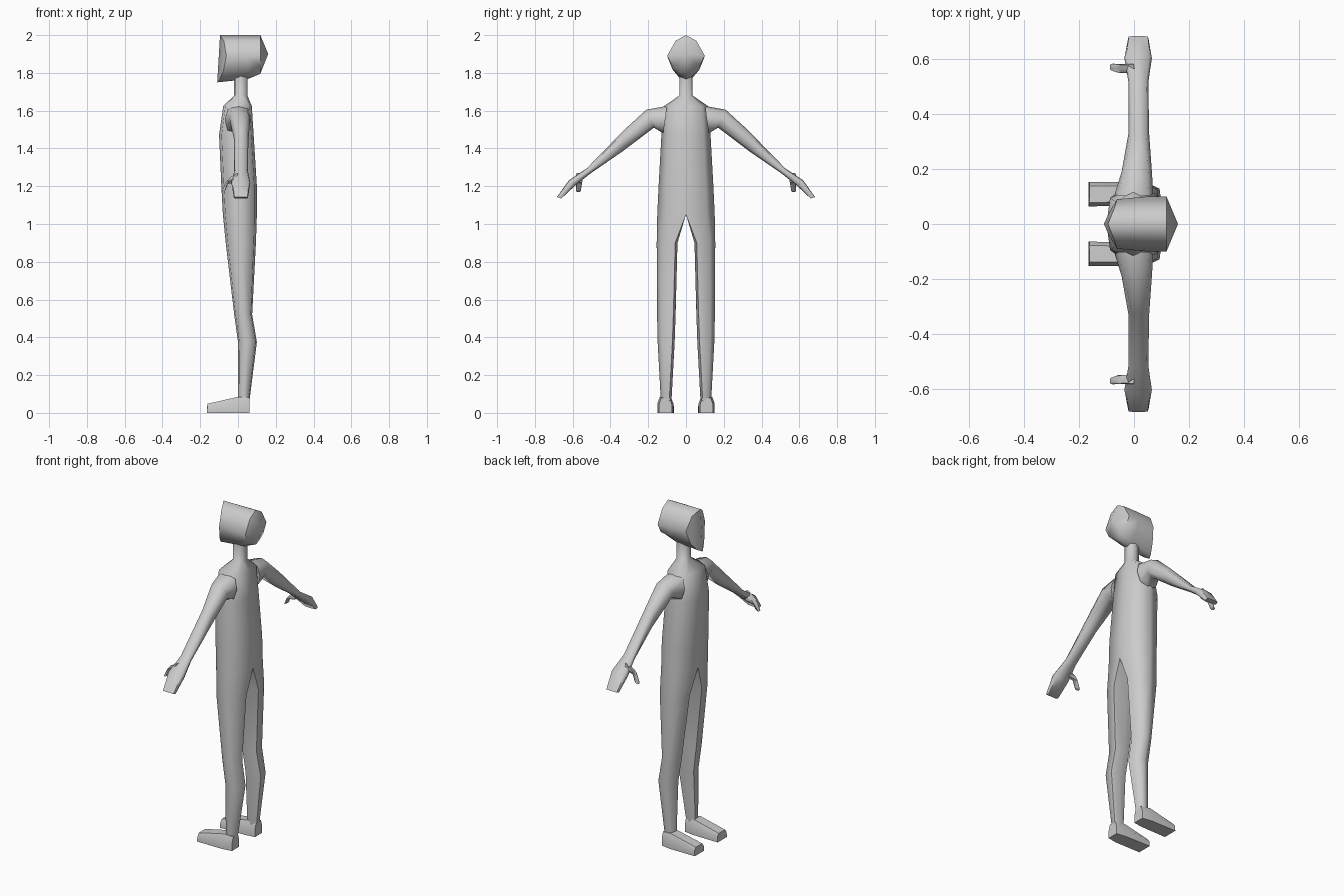
import bpy, bmesh, math
from mathutils import Vector

if "Cube" in bpy.data.objects:
    bpy.data.objects.remove(bpy.data.objects["Cube"])


def strip(bm, rows, closed=False, start=False, end=False):
    """Skin successive rows of points with quads, optionally capping the ends."""
    rows = [[bm.verts.new(p) for p in r] for r in rows]
    n = len(rows[0])
    for a, b in zip(rows, rows[1:]):
        for i in range(n if closed else n - 1):
            j = (i + 1) % n
            bm.faces.new((a[i], a[j], b[j], b[i]))
    if start:
        bm.faces.new(rows[0])
    if end:
        bm.faces.new(rows[-1])


def ring(c, u, v, n=8, diag=0.8):
    """Octagon with corners on both axes; diag sets how boxy it is."""
    c, u, v = Vector(c), Vector(u), Vector(v)
    pts = []
    for i in range(n):
        a = 2 * math.pi * i / n
        k = diag / 0.7071 if i % 2 else 1
        pts.append(c + (u * math.cos(a) + v * math.sin(a)) * k)
    return pts


def finish(bm, name, angle):
    """Mirror across the body's centre plane, weld and smooth."""
    bmesh.ops.mirror(bm, geom=bm.verts[:] + bm.edges[:] + bm.faces[:],
                     axis='Y', merge_dist=0.0005)
    bmesh.ops.remove_doubles(bm, verts=bm.verts[:], dist=0.0005)
    bmesh.ops.recalc_face_normals(bm, faces=bm.faces[:])
    me = bpy.data.meshes.new(name)
    bm.to_mesh(me)
    bm.free()
    ob = bpy.data.objects.new(name, me)
    bpy.context.collection.objects.link(ob)
    bpy.ops.object.select_all(action='DESELECT')
    ob.select_set(True)
    bpy.context.view_layer.objects.active = ob
    bpy.ops.object.shade_smooth_by_angle(angle=math.radians(angle))
    return ob


# Neck, torso and legs: the figure looks along -x
def half_section(z, inner, outer, front, back):
    mid = (front + back) / 2
    o = inner + (outer - inner) * 0.72
    d = (back - front) * 0.07
    return [(front, inner, z), (front + d, o, z), (mid, outer, z),
            (back - d, o, z), (back, inner, z)]


bm = bmesh.new()
torso = [(1.81, .035, -.02, .05), (1.68, .035, -.02, .05), (1.625, .115, -.078, .073),
         (1.47, .13, -.1, .083), (1.2, .145, -.088, .1), (1.05, .152, -.08, .1)]
strip(bm, [half_section(z, 0, w, f, b) for z, w, f, b in torso])
legs = [(1.05, 0, .152, -.08, .1), (.9, .045, .155, -.065, .095), (.52, .055, .153, -.02, .075),
        (.375, .06, .15, 0, .1), (.06, .077, .133, 0, .06)]
rows = []
for z, i, o, f, b in legs:
    bulge = 0 if z > 1 else .012
    pts = half_section(z, i + bulge, o, f, b)
    rows.append(pts + [((f + b) / 2, i, z)])
strip(bm, rows, closed=True, end=True)
finish(bm, "body_and_legs", 70)

# Feet
bm = bmesh.new()
rows = []
for x, h, side, i, o in [(.06, .08, .045, .075, .142), (0, .085, .05, .067, .152),
                         (-.162, .048, .03, .064, .152)]:
    t = (o - i) * .16
    toe = -.003 if x < -.1 else 0
    rows.append([(x + toe, i, 0), (x, i, side), (x, i + t, h),
                 (x, o - t, h), (x, o, side), (x + toe, o, 0)])
strip(bm, rows, closed=True, start=True, end=True)
finish(bm, "feet", 45)

# Arms and hands: top point (y, z), bottom point (y, z), front x, back x
bm = bmesh.new()
arm = [(.10, 1.625, .12, 1.48, -.07, .07, .78), (.21, 1.605, .17, 1.51, -.045, .065, .75),
       (.325, 1.5, .335, 1.385, -.02, .055, .75), (.525, 1.295, .505, 1.268, -.02, .052, .8),
       (.62, 1.232, .585, 1.205, -.035, .065, .85), (.683, 1.143, .66, 1.135, -.022, .053, .92)]
rows = []
for ty, tz, by, bz, f, b, dg in arm:
    c = ((f + b) / 2, (ty + by) / 2, (tz + bz) / 2)
    rows.append(ring(c, ((b - f) / 2, 0, 0), (0, (ty - by) / 2, (tz - bz) / 2), 8, dg))
strip(bm, rows, closed=True, start=True, end=True)

# Thumbs
thumb = [((-.005, .565, 1.245), (.006, 0, .024), (0, .018, .008)),
         ((-.055, .565, 1.228), (.014, 0, .018), (0, .016, .004)),
         ((-.077, .57, 1.175), (.011, 0, .005), (0, .013, 0))]
strip(bm, [ring(*t) for t in thumb], closed=True, start=True, end=True)
finish(bm, "arms_and_hands", 65)

# Head: half outline (y, z) carried from the face to a point at the back
bm = bmesh.new()
outline = [(0, 2.0), (.055, 1.97), (.1, 1.89), (.072, 1.81), (.03, 1.765), (0, 1.75)]
face = [(-.095 - .06 * (2 - z) + .4 * y, y * .9, z) for y, z in outline]
back = [(.118, y, z if z > 1.88 else 1.89 - (1.89 - z) * .68) for y, z in outline]
middle = [(.05, y, z if z > 1.88 else 1.89 - (1.89 - z) * .88) for y, z in outline]
apex = [(.16, 0, 1.9)] * len(outline)
strip(bm, [face, middle, back, apex], start=True)
bmesh.ops.remove_doubles(bm, verts=bm.verts[:], dist=0.0005)
finish(bm, "head", 60)
